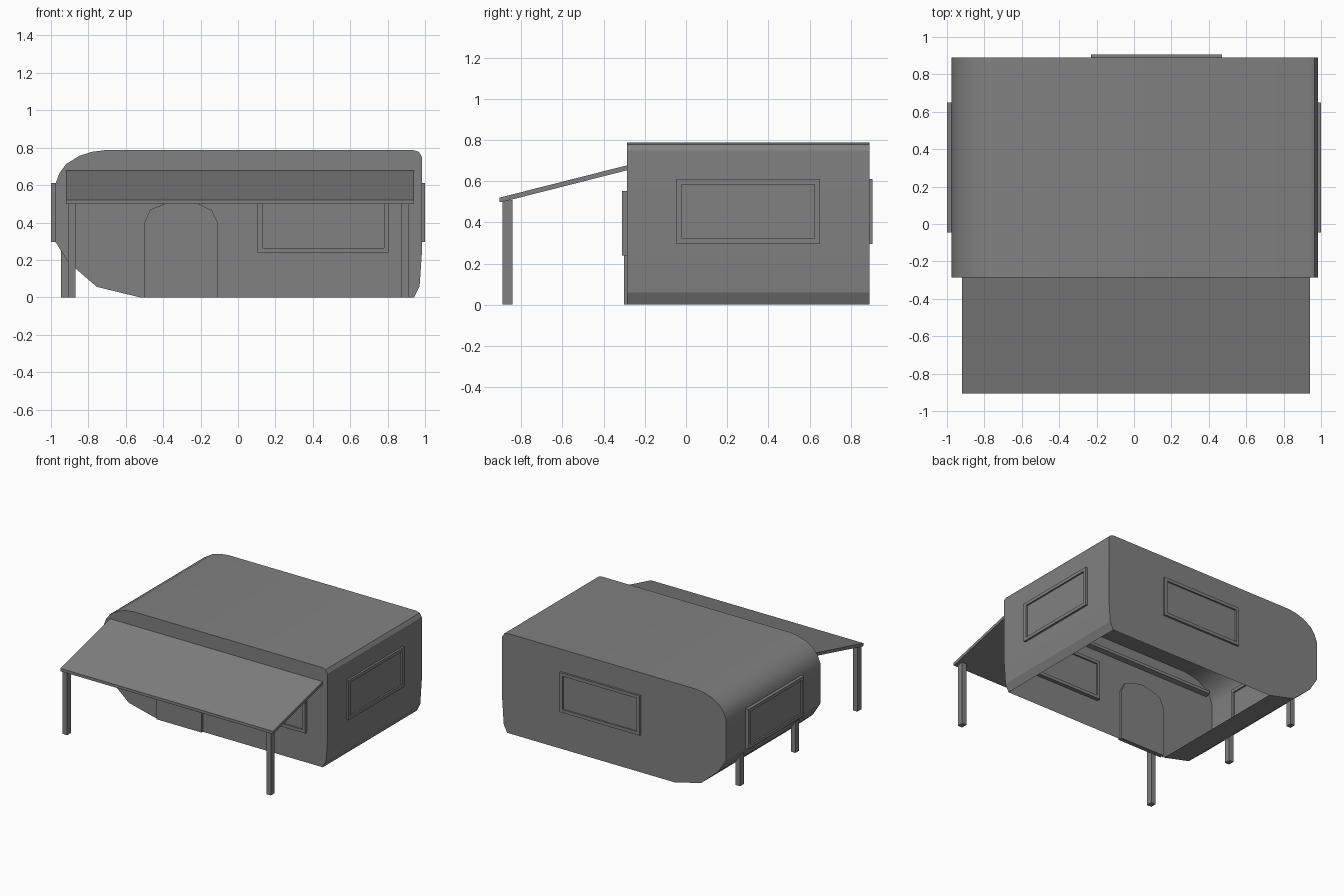
import bpy, bmesh
from mathutils import Matrix
from math import pi, radians

if "Cube" in bpy.data.objects:
    bpy.data.objects.remove(bpy.data.objects["Cube"])

# dark grey used on every part
grey = bpy.data.materials.new("dark_grey")
grey.diffuse_color = (0.22, 0.22, 0.22, 1)
grey.use_nodes = True
grey.node_tree.nodes["Principled BSDF"].inputs["Base Color"].default_value = grey.diffuse_color


def finish(name, bm):
    bmesh.ops.recalc_face_normals(bm, faces=bm.faces)
    me = bpy.data.meshes.new(name)
    bm.to_mesh(me)
    bm.free()
    me.materials.append(grey)
    ob = bpy.data.objects.new(name, me)
    bpy.context.collection.objects.link(ob)
    return ob


def prism(name, pts, to3d, a, b, skip_side=None):
    """Extrude a 2D outline from depth a to b; one side may be left open."""
    bm = bmesh.new()
    r0, r1 = ([bm.verts.new(to3d(u, v, d)) for u, v in pts] for d in (a, b))
    bm.faces.new(r0)
    bm.faces.new(r1)
    for i in range(len(pts)):
        if i != skip_side:
            j = (i + 1) % len(pts)
            bm.faces.new((r0[i], r0[j], r1[j], r1[i]))
    return finish(name, bm)


def along_y(u, v, d):
    return (u, d, v)


def along_x(u, v, d):
    return (d, u, v)


def box(name, x0, x1, y0, y1, z0, z1):
    return prism(name, [(x0, z0), (x1, z0), (x1, z1), (x0, z1)], along_y, y0, y1)


def window(name, centre, width, height, depth, angle):
    """Framed pane, recessed on both the outside and the inside."""
    bm = bmesh.new()
    bmesh.ops.create_cube(bm, size=1)
    bmesh.ops.scale(bm, vec=(width, depth, height), verts=bm.verts)
    bm.normal_update()
    for f in [f for f in bm.faces if abs(f.normal.y) > 0.9]:
        n = f.normal.copy()
        bmesh.ops.inset_region(bm, faces=[f], thickness=0.036)
        bmesh.ops.inset_region(bm, faces=[f], thickness=0.0003)
        bmesh.ops.translate(bm, vec=-n * 0.012, verts=f.verts)
    bmesh.ops.rotate(bm, matrix=Matrix.Rotation(angle, 3, 'Z'), verts=bm.verts)
    bmesh.ops.translate(bm, vec=centre, verts=bm.verts)
    return finish(name, bm)


# caravan shell: side profile swept in depth, open underneath
profile = [(-0.525, 0), (-0.755, 0.056), (-0.91, 0.19), (-0.975, 0.295), (-0.975, 0.61),
           (-0.954, 0.665), (-0.918, 0.713), (-0.847, 0.757), (-0.78, 0.778), (-0.71, 0.787),
           (0.937, 0.787), (0.966, 0.778), (0.984, 0.75), (0.984, 0.25), (0.971, 0.06), (0.942, 0)]
shell = prism("caravan_shell", profile, along_y, -0.286, 0.89, skip_side=len(profile) - 1)
bpy.context.view_layer.objects.active = shell
shell.select_set(True)
bpy.ops.object.shade_smooth_by_angle(angle=radians(21.8))

# arched door
door = [(-0.5, 0), (-0.5, 0.40), (-0.47, 0.468), (-0.40, 0.497), (-0.305, 0.515),
        (-0.205, 0.497), (-0.14, 0.465), (-0.108, 0.40), (-0.108, 0)]
prism("door", door, along_y, -0.302, -0.267)

# windows on all four walls
window("front_window", (0.455, -0.283, 0.396), 0.70, 0.314, 0.054, 0)
window("back_window", (0.121, 0.885, 0.453), 0.70, 0.314, 0.042, 0)
window("left_window", (-0.975, 0.302, 0.453), 0.696, 0.314, 0.05, pi / 2)
window("right_window", (0.98, 0.302, 0.453), 0.696, 0.314, 0.04, pi / 2)

# sloping awning, its top edge set into the front wall
awning = [(-0.905, 0.498), (-0.88, 0.502), (-0.25, 0.662), (-0.25, 0.686), (-0.905, 0.52)]
prism("awning", awning, along_x, -0.92, 0.94)

# awning posts
for side, x in (("left", -0.909), ("right", 0.872)):
    box(side + "_awning_post", x, x + 0.039, -0.891, -0.843, 0, 0.508)

# support legs below the raised end
for side, y in (("front", -0.038), ("back", 0.652)):
    box(side + "_support_leg", -0.947, -0.908, y - 0.024, y + 0.024, 0, 0.25)
